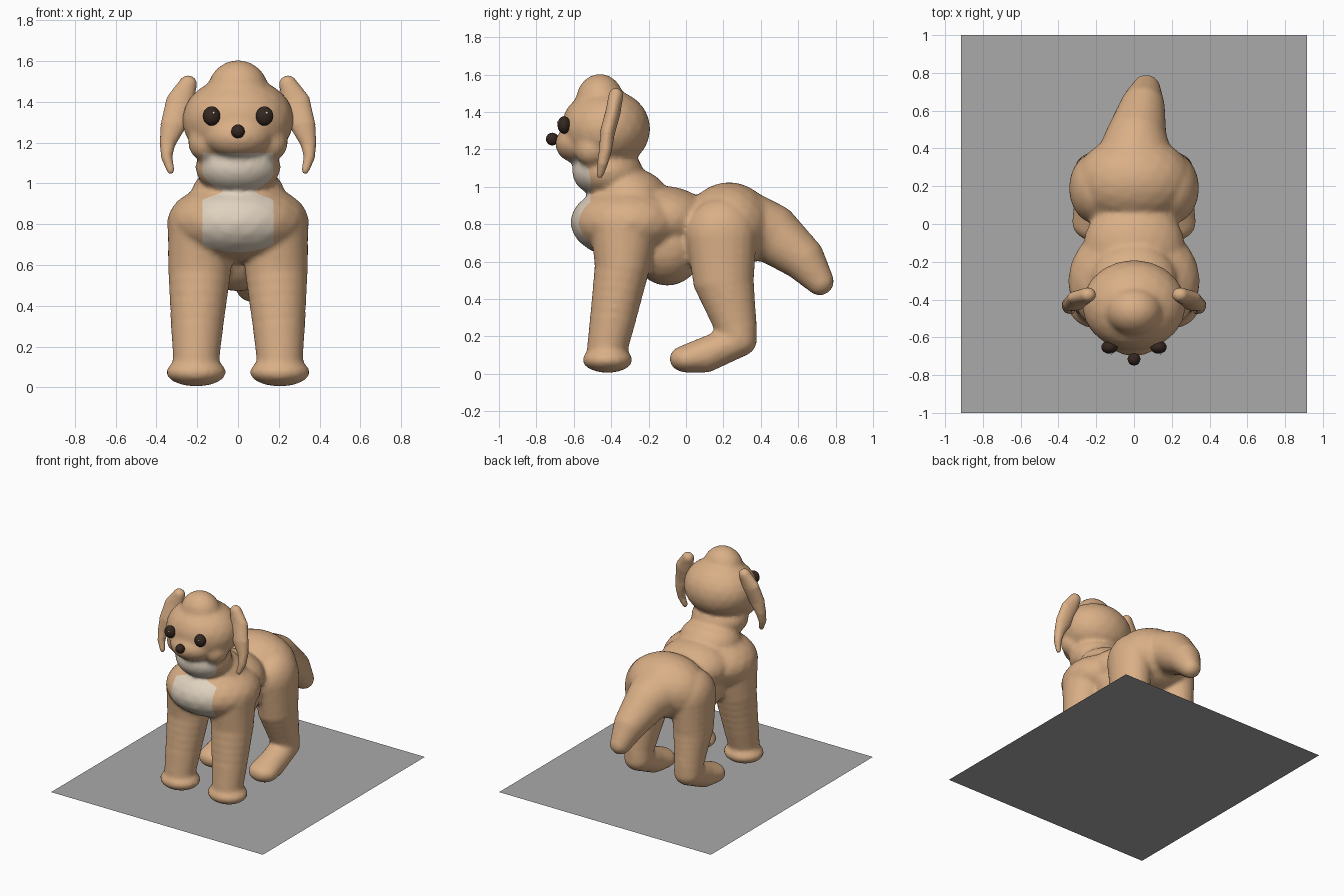
import bpy
import bmesh
from mathutils import Matrix, Vector

if "Cube" in bpy.data.objects:
    bpy.data.objects.remove(bpy.data.objects["Cube"], do_unlink=True)


def material(name, colour):
    mat = bpy.data.materials.new(name)
    mat.use_nodes = True
    mat.diffuse_color = (*colour, 1)
    mat.node_tree.nodes["Principled BSDF"].inputs["Base Color"].default_value = (*colour, 1)
    return mat


FUR = material("tan fur", (0.70, 0.43, 0.24))
BIB = material("cream fur", (0.74, 0.64, 0.52))
DARK = material("dark brown", (0.035, 0.02, 0.014))
WHITE = material("eye shine", (0.9, 0.9, 0.9))
GREY = material("ground grey", (0.40, 0.40, 0.40))

# One unit ball, reused for every rounded form
bm = bmesh.new()
bmesh.ops.create_icosphere(bm, subdivisions=3, radius=1)
bm.verts.index_update()
BALL_VERTS = [v.co.copy() for v in bm.verts]
BALL_FACES = [[v.index for v in f.verts] for f in bm.faces]
bm.free()


def chain(stations, side=1, steps=5):
    """List balls swept through stations of (centre, radii)."""
    flip = Vector((side, 1, 1))
    balls = []
    for (c0, r0), (c1, r1) in zip(stations, stations[1:]):
        for i in range(steps + 1):
            t = i / steps
            balls.append((Vector(c0).lerp(Vector(c1), t) * flip,
                          Vector(r0).lerp(Vector(r1), t)))
    return balls


def add_object(name, mesh, *mats):
    for mat in mats:
        mesh.materials.append(mat)
    mesh.shade_smooth()
    obj = bpy.data.objects.new(name, mesh)
    bpy.context.collection.objects.link(obj)
    return obj


def add_balls(name, balls, *mats):
    verts, faces = [], []
    for centre, radii in balls:
        start = len(verts)
        c, r = Vector(centre), Vector(radii)
        verts += [c + v * r for v in BALL_VERTS]
        faces += [[start + i for i in f] for f in BALL_FACES]
    mesh = bpy.data.meshes.new(name)
    mesh.from_pydata(verts, [], faces)
    return add_object(name, mesh, *mats)


def fuse(obj, voxel, rounds):
    """Melt overlapping balls into one soft skin."""
    remesh = obj.modifiers.new("skin", "REMESH")
    remesh.mode = "VOXEL"
    remesh.voxel_size = voxel
    remesh.use_smooth_shade = True
    soften = obj.modifiers.new("soften", "SMOOTH")
    soften.factor = 0.5
    soften.iterations = rounds
    graph = bpy.context.evaluated_depsgraph_get()
    skin = bpy.data.meshes.new_from_object(obj.evaluated_get(graph))
    obj.modifiers.clear()
    obj.data = skin
    return skin


# Torso, neck and head
balls = [
    ((0, -0.30, 0.81), (0.35, 0.32, 0.20)),     # chest
    ((0, -0.30, 0.95), (0.23, 0.20, 0.15)),     # neck base
    ((0, -0.12, 0.83), (0.27, 0.25, 0.175)),    # back
    ((0, -0.10, 0.69), (0.23, 0.20, 0.22)),     # belly
    ((0, 0.23, 0.79), (0.31, 0.24, 0.235)),     # rump
    ((0, -0.42, 1.08), (0.21, 0.19, 0.14)),     # neck
    ((0, -0.43, 1.31), (0.275, 0.24, 0.215)),   # skull
    ((0, -0.46, 1.455), (0.15, 0.13, 0.15)),    # topknot
    ((0, -0.56, 1.23), (0.17, 0.14, 0.11)),     # muzzle
]

# Cheeks and legs on both sides
FRONT_LEG = [((0.19, -0.33, 0.78), (0.155, 0.18, 0.15)),
             ((0.188, -0.34, 0.58), (0.157, 0.15, 0.14)),
             ((0.20, -0.39, 0.30), (0.13, 0.125, 0.12)),
             ((0.205, -0.42, 0.14), (0.115, 0.11, 0.10))]
HIND_LEG = [((0.20, 0.19, 0.74), (0.145, 0.19, 0.20)),
            ((0.205, 0.20, 0.50), (0.135, 0.165, 0.14)),
            ((0.215, 0.265, 0.26), (0.105, 0.115, 0.11)),
            ((0.215, 0.285, 0.18), (0.10, 0.095, 0.09)),
            ((0.215, 0.10, 0.10), (0.105, 0.10, 0.095)),
            ((0.215, 0.01, 0.08), (0.115, 0.10, 0.075))]
for side in (1, -1):
    balls.append(((side * 0.15, -0.50, 1.20), (0.095, 0.095, 0.095)))
    balls.append(((side * 0.205, -0.42, 0.075), (0.148, 0.135, 0.07)))
    balls += chain(FRONT_LEG, side) + chain(HIND_LEG, side)

# Tail drooping slightly to one side
balls += chain([((0, 0.30, 0.80), (0.22, 0.18, 0.19)),
                ((0.01, 0.45, 0.755), (0.165, 0.16, 0.16)),
                ((0.045, 0.62, 0.62), (0.12, 0.12, 0.12)),
                ((0.065, 0.715, 0.495), (0.077, 0.077, 0.077))])
skin = fuse(add_balls("body", balls, FUR, BIB), 0.015, 7)

# Cream bib with clean edges cut into the skin
bm = bmesh.new()
bm.from_mesh(skin)
for point, normal in [((0.175, 0, 0), (1, 0, 0)), ((-0.175, 0, 0), (1, 0, 0)),
                      ((0, -0.51, 0), (0, 1, 0)), ((0, 0, 1.15), (0, 0, 1))]:
    bmesh.ops.bisect_plane(bm, geom=bm.verts[:] + bm.edges[:] + bm.faces[:],
                           plane_co=point, plane_no=normal, dist=0.0005)
for face in bm.faces:
    c = face.calc_center_median()
    face.material_index = int(abs(c.x) < 0.175 and c.y < -0.51 and 0.55 < c.z < 1.15)
    face.smooth = True
bm.to_mesh(skin)
bm.free()

# Floppy ears, and eyes with a tiny shine
EAR = [((0.245, -0.375, 1.485), (0.045, 0.04, 0.045)),
       ((0.285, -0.39, 1.40), (0.07, 0.04, 0.06)),
       ((0.315, -0.42, 1.29), (0.065, 0.04, 0.05)),
       ((0.345, -0.43, 1.20), (0.04, 0.035, 0.04)),
       ((0.35, -0.445, 1.13), (0.028, 0.03, 0.03)),
       ((0.33, -0.46, 1.065), (0.02, 0.02, 0.02))]
for side, label in ((1, "left"), (-1, "right")):
    fuse(add_balls(label + "_ear", chain(EAR, side), FUR), 0.01, 3)
    add_balls(label + "_eye", [((side * 0.13, -0.652, 1.33), (0.043, 0.035, 0.047))], DARK)
    add_balls(label + "_eye_shine",
              [((side * 0.13 + 0.011, -0.684, 1.346), (0.006, 0.006, 0.006))], WHITE)

# Nose
add_balls("nose", [((0, -0.715, 1.255), (0.034, 0.034, 0.034))], DARK)

# Ground sheet
bm = bmesh.new()
bmesh.ops.create_grid(bm, x_segments=1, y_segments=1, size=1,
                      matrix=Matrix.Diagonal((0.915, 1, 1, 1)))
sheet = bpy.data.meshes.new("ground_sheet")
bm.to_mesh(sheet)
bm.free()
add_object("ground_sheet", sheet, GREY)
